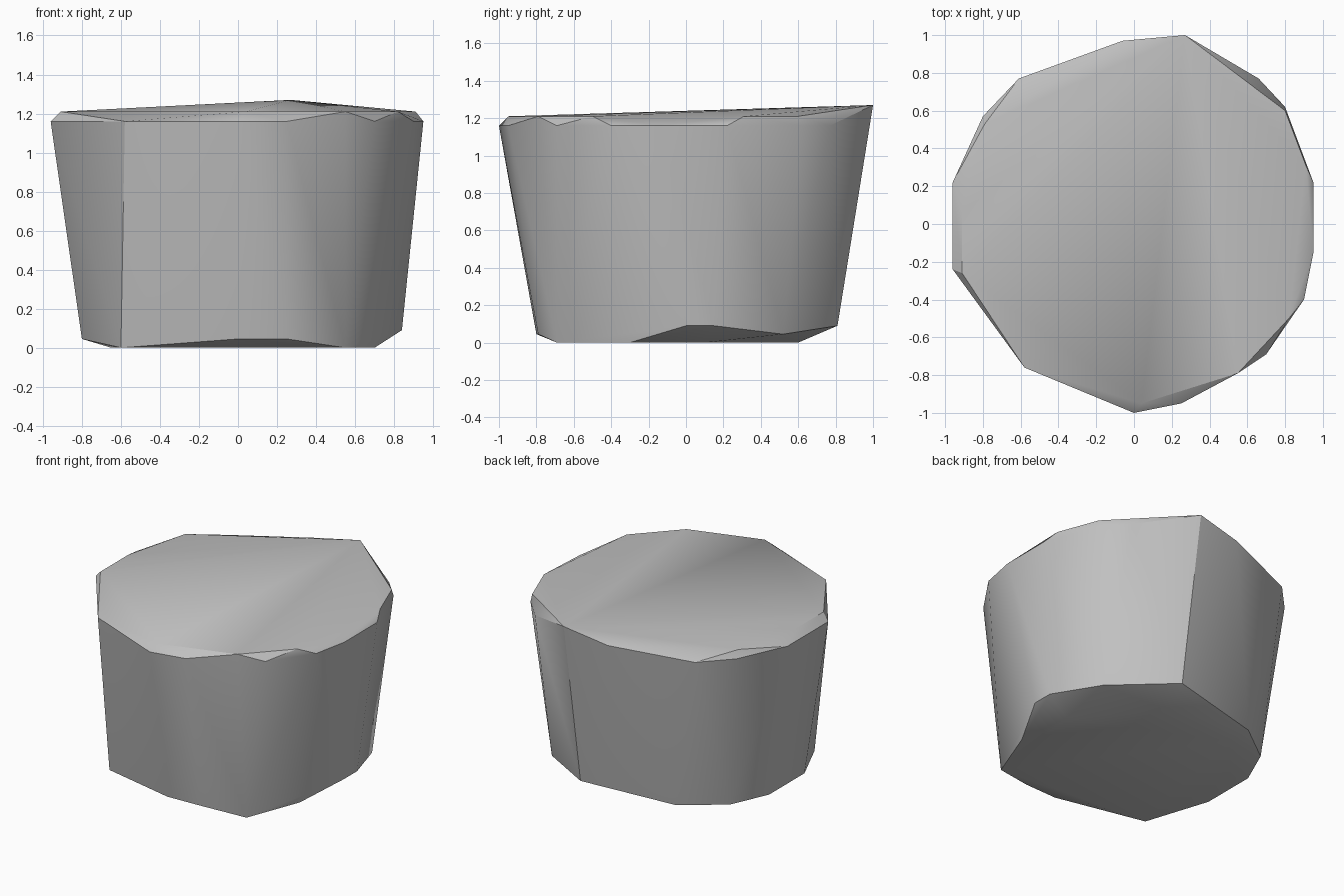
import bpy
import bmesh
import math

default_cube = bpy.data.objects.get("Cube")
if default_cube:
    bpy.data.objects.remove(default_cube, do_unlink=True)


def make_material(name, colour):
    material = bpy.data.materials.new(name)
    material.use_nodes = True
    material.diffuse_color = colour
    material.node_tree.nodes["Principled BSDF"].inputs["Base Color"].default_value = colour
    return material


def add_level(mesh, height, outline):
    """Place one horizontal ring of corner points."""
    for x, y in outline:
        mesh.verts.new((x, y, height))


def delete_loose_points(mesh):
    loose = [vert for vert in mesh.verts if not vert.link_faces]
    bmesh.ops.delete(mesh, geom=loose, context="VERTS")


rock = bmesh.new()

# Flat underside
add_level(rock, 0, [(-.6, -.6), (.04, -.69), (.55, -.69), (.7, -.3),
                    (.66, .1), (.2, .6), (-.35, .55), (-.65, .2)])

# Chipped lower rim
add_level(rock, .045, [(0, -.8), (.25, -.79), (.7, .52), (-.4, .68),
                       (-.68, .47), (-.8, .2), (-.8, -.2)])
add_level(rock, .09, [(.84, 0), (.84, .15), (.27, .81)])

# Wide upper rim
add_level(rock, 1.16, [(0, -1), (.25, -.95), (.7, -.69), (.9, -.4),
                       (.95, -.15), (.95, .22), (.8, .62), (.66, .77),
                       (-.61, .77), (-.8, .57), (-.96, .22),
                       (-.96, -.24), (-.58, -.76)])

# Bevelled top edge and its raised back corner
add_level(rock, 1.21, [(.04, -.95), (.55, -.79), (.82, -.5), (.91, .31),
                       (.8, .6), (-.06, .97), (-.79, .53),
                       (-.91, .06), (-.91, -.26)])
add_level(rock, 1.27, [(.27, 1)])

# Wrap the levels in one faceted skin
bmesh.ops.convex_hull(rock, input=list(rock.verts))
delete_loose_points(rock)
bmesh.ops.dissolve_limit(rock, angle_limit=math.radians(1),
                         verts=list(rock.verts), edges=list(rock.edges))
bmesh.ops.recalc_face_normals(rock, faces=list(rock.faces))

mesh_data = bpy.data.meshes.new("rock_block")
rock.to_mesh(mesh_data)
rock.free()
mesh_data.materials.append(make_material("stone grey", (.53, .53, .53, 1)))

block = bpy.data.objects.new("rock_block", mesh_data)
bpy.context.collection.objects.link(block)

# Soft sides with crisp rims
bpy.ops.object.select_all(action="DESELECT")
block.select_set(True)
bpy.context.view_layer.objects.active = block
bpy.ops.object.shade_smooth_by_angle(angle=math.radians(30))
